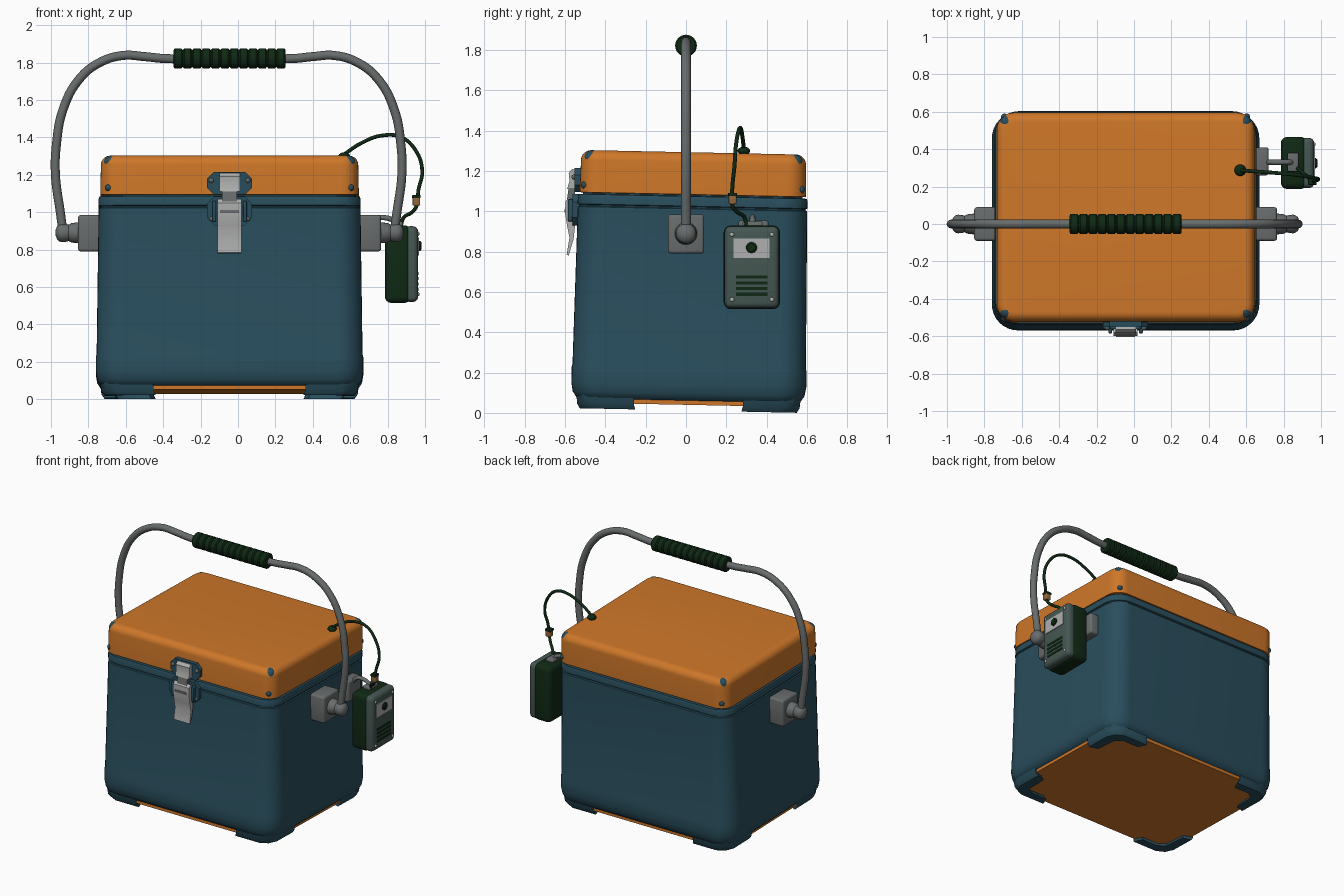
import bpy, bmesh, math
from mathutils import Matrix, Vector

if "Cube" in bpy.data.objects:
    bpy.data.objects.remove(bpy.data.objects["Cube"])


def material(name, rgb):
    m = bpy.data.materials.new(name)
    m.diffuse_color = (*rgb, 1)
    m.use_nodes = True
    m.node_tree.nodes["Principled BSDF"].inputs["Base Color"].default_value = m.diffuse_color
    return m


BLUE = material("slate blue", (0.022, 0.075, 0.108))
ORANGE = material("orange", (0.62, 0.185, 0.022))
GRAY = material("steel gray", (0.14, 0.15, 0.15))
LIGHT = material("light metal", (0.42, 0.43, 0.42))
GREEN = material("dark green", (0.005, 0.022, 0.007))
FACE = material("gray green", (0.06, 0.095, 0.085))
BRASS = material("brass", (0.3, 0.14, 0.04))
TILT = Matrix.Rotation(math.radians(-1.2), 4, 'X')   # the box leans slightly back
CX, CY = -0.045, 0.011


def finish(name, bm, mat, tilt=False, angle=35):
    if tilt:
        bm.transform(TILT)
    bmesh.ops.recalc_face_normals(bm, faces=bm.faces[:])
    me = bpy.data.meshes.new(name)
    bm.to_mesh(me)
    bm.free()
    me.materials.append(mat)
    ob = bpy.data.objects.new(name, me)
    bpy.context.collection.objects.link(ob)
    bpy.ops.object.select_all(action='DESELECT')
    ob.select_set(True)
    bpy.context.view_layer.objects.active = ob
    bpy.ops.object.shade_smooth_by_angle(angle=math.radians(angle))
    return ob


def loft(name, rings, mat, tilt=False):
    bm = bmesh.new()
    vs = [[bm.verts.new(p) for p in r] for r in rings]
    n = len(vs[0])
    for a, b in zip(vs, vs[1:]):
        for i in range(n):
            bm.faces.new((a[i], a[(i + 1) % n], b[(i + 1) % n], b[i]))
    bm.faces.new(vs[0])
    bm.faces.new(vs[-1])
    return finish(name, bm, mat, tilt)


def round_rect(hx, hy, r, z, n=8):
    pts = []
    for k, (sx, sy) in enumerate(((1, 1), (-1, 1), (-1, -1), (1, -1))):
        for i in range(n + 1):
            a = math.pi / 2 * (k + i / n)
            pts.append((CX + sx * (hx - r) + r * math.cos(a),
                        CY + sy * (hy - r) + r * math.sin(a), z))
    return pts


def box(name, x, y, z, mat, bevel=0.0, seg=3):
    bm = bmesh.new()
    bmesh.ops.create_cube(bm, size=1)
    for v in bm.verts:
        v.co = [(a + b) / 2 + c * (b - a) for (a, b), c in zip((x, y, z), v.co)]
    if bevel:
        bmesh.ops.bevel(bm, geom=bm.edges[:], offset=bevel, segments=seg,
                        profile=0.5, affect='EDGES')
    return finish(name, bm, mat)


def lathe_x(name, profile, y, z, mat, n=24):
    rings = [[(x, y + r * math.cos(2 * math.pi * i / n), z + r * math.sin(2 * math.pi * i / n))
              for i in range(n)] for x, r in profile]
    return loft(name, rings, mat)


def ball(name, c, r, mat, scale=(1, 1, 1), tilt=False):
    bm = bmesh.new()
    bmesh.ops.create_uvsphere(bm, u_segments=20, v_segments=12, radius=r)
    bm.transform(Matrix.Translation(c) @ Matrix.Diagonal((*scale, 1)))
    return finish(name, bm, mat, tilt)


def tube(name, pts, r, mat):
    cu = bpy.data.curves.new(name, 'CURVE')
    cu.dimensions = '3D'
    cu.bevel_depth, cu.bevel_resolution, cu.resolution_u = r, 4, 8
    cu.use_fill_caps = True
    sp = cu.splines.new('BEZIER')
    sp.bezier_points.add(len(pts) - 1)
    for b, p in zip(sp.bezier_points, pts):
        b.co = p
        b.handle_left_type = b.handle_right_type = 'AUTO'
    cu.materials.append(mat)
    ob = bpy.data.objects.new(name, cu)
    bpy.context.collection.objects.link(ob)
    bpy.ops.object.select_all(action='DESELECT')
    ob.select_set(True)
    bpy.context.view_layer.objects.active = ob
    bpy.ops.object.convert(target='MESH')


# Box body with skirt, groove and rim: (half x, half y, corner radius, z)
body = [(0.66, 0.53, 0.10, 0.055), (0.69, 0.557, 0.12, 0.068), (0.708, 0.575, 0.135, 0.095),
        (0.715, 0.583, 0.14, 0.14), (0.715, 0.583, 0.14, 0.215), (0.711, 0.579, 0.136, 0.232),
        (0.70, 0.569, 0.13, 1.012), (0.692, 0.561, 0.12, 1.016), (0.692, 0.561, 0.12, 1.022),
        (0.701, 0.570, 0.13, 1.026), (0.701, 0.570, 0.13, 1.062), (0.696, 0.565, 0.125, 1.074),
        (0.675, 0.545, 0.105, 1.076), (0.675, 0.545, 0.105, 1.09)]
loft("box_body", [round_rect(*s) for s in body], BLUE, True)

# Lid with rounded top edge
lid = [(0.675, 0.545, 0.08, 1.082), (0.691, 0.561, 0.095, 1.084), (0.691, 0.561, 0.095, 1.10)]
for i in range(8):
    a = math.pi / 2 * i / 7
    d = 0.05 * (1 - math.cos(a))
    lid.append((0.688 - d, 0.558 - d, 0.09 - d, 1.243 + 0.05 * math.sin(a)))
loft("lid", [round_rect(*s) for s in lid], ORANGE, True)

# Base plate
loft("base_plate", [round_rect(0.675, 0.545, 0.11, z) for z in (0.04, 0.07)], ORANGE, True)

# Corner feet and worn lid corners
foot = [(0.685, 0.27), (0.685, 0.46), (0.66, 0.52), (0.60, 0.552), (0.405, 0.552),
        (0.43, 0.49), (0.56, 0.49), (0.61, 0.45), (0.62, 0.29)]
for sx in (-1, 1):
    for sy in (-1, 1):
        tag = ("left" if sx < 0 else "right") + ("_front" if sy < 0 else "_back")
        loft("foot_" + tag, [[(CX + sx * x * k, CY + sy * y * k, z) for x, y in foot]
                             for z, k in ((0.012, 0.975), (0.035, 1), (0.10, 1.012))], BLUE, True)
        c = Vector((CX + sx * 0.598, CY + sy * 0.468, 0))
        top = c + Vector((sx * 0.0533, sy * 0.0533, 1.278)) - Vector((sx * .5, sy * .5, .707)) * 0.034
        ball("upper_chip_" + tag, top, 0.039, BLUE, tilt=True)
        low = c + Vector((sx * 0.05, sy * 0.07, 1.12))
        ball("lower_chip_" + tag, low, 0.018, BLUE, tilt=True)

# Handle brackets and pivots
for s, side in ((-1, "left"), (1, "right")):
    X = lambda d: CX + s * d
    box("handle_bracket_" + side, sorted((X(0.66), X(0.81))), (-0.09, 0.09), (0.79, 0.985), GRAY, 0.015)
    lathe_x("handle_pivot_" + side, [(X(a), r) for a, r in
            ((0.80, 0.057), (0.845, 0.052), (0.86, 0.044), (0.875, 0.048), (0.895, 0.05),
             (0.91, 0.046), (0.922, 0.035), (0.93, 0.015))], 0, 0.89, GRAY)

# Carrying handle, mirrored about its middle
half = [(-0.885, 0.89), (-0.90, 1.0), (-0.926, 1.2), (-0.921, 1.36), (-0.885, 1.55), (-0.80, 1.71),
        (-0.69, 1.80), (-0.565, 1.838), (-0.45, 1.832), (-0.35, 1.822), (-0.2, 1.821)]
path = [(-0.05 + x, 0, z) for x, z in half] + [(-0.05 - x, 0, z) for x, z in reversed(half)]
tube("handle_tube", path, 0.024, GRAY)

# Ribbed grip
prof, n = [(-0.345, 0.03)], 12
for i in range(n):
    x, w = -0.345 + i * 0.6 / n, 0.6 / n
    prof += [(x + 0.001, 0.046), (x + 0.16 * w, 0.054), (x + 0.84 * w, 0.054), (x + w - 0.001, 0.046)]
prof.append((0.255, 0.03))
lathe_x("handle_grip", prof, 0, 1.822, GREEN)


# Front latch: octagonal plates, lever, hook and ears
def octagon_plate(name, x0, x1, z0, z1, y0, y1, c, mat):
    p = [(x0 + c, z0), (x1 - c, z0), (x1, z0 + c), (x1, z1 - c),
         (x1 - c, z1), (x0 + c, z1), (x0, z1 - c), (x0, z0 + c)]
    loft(name, [[(x, y, z) for x, z in p] for y in (y0, y1)], mat)


def x_profile(name, x0, x1, yz, mat):
    loft(name, [[(x, y, z) for y, z in yz] for x in (x0, x1)], mat)


octagon_plate("latch_lid_plate", -0.165, 0.075, 1.095, 1.215, -0.50, -0.552, 0.035, BLUE)
octagon_plate("latch_body_plate", -0.165, 0.075, 0.93, 1.085, -0.50, -0.562, 0.04, BLUE)
for s, side in ((-1, "left"), (1, "right")):
    x = CX + s * 0.082
    box("latch_ear_" + side, (x - 0.01, x + 0.01), (-0.585, -0.55), (0.95, 1.06), BLUE, 0.005)
    for z in (0.965, 1.17):
        ball("latch_rivet_%s_%d" % (side, z * 100), (CX + s * 0.098, -0.555, z), 0.013, GRAY)
x_profile("latch_hook", -0.10, 0.01, [(-0.54, 1.11), (-0.54, 1.205), (-0.565, 1.21), (-0.582, 1.19),
                                     (-0.578, 1.15), (-0.59, 1.11)], LIGHT)
x_profile("latch_link", -0.085, -0.005, [(-0.55, 1.02), (-0.55, 1.13), (-0.58, 1.13), (-0.592, 1.05)], GRAY)
x_profile("latch_lever", -0.11, 0.02, [(-0.55, 0.93), (-0.55, 1.05), (-0.58, 1.07), (-0.598, 1.05),
                                      (-0.60, 0.99), (-0.59, 0.93), (-0.578, 0.87), (-0.592, 0.785),
                                      (-0.582, 0.78), (-0.558, 0.86)], LIGHT)
box("latch_slot", (-0.095, 0.005), (-0.603, -0.596), (0.995, 1.012), GRAY)

# Hanging radio unit on the right side
box("radio_case", (0.785, 0.925), (0.187, 0.466), (0.515, 0.93), GREEN, 0.035, 4)
box("radio_face", (0.89, 0.963), (0.192, 0.461), (0.52, 0.925), FACE, 0.028, 4)
box("radio_panel", (0.96, 0.968), (0.235, 0.415), (0.768, 0.865), LIGHT)
lathe_x("radio_knob", [(0.96, 0.027), (0.974, 0.027), (0.98, 0.02)], 0.325, 0.82, GREEN)
for i in range(4):
    z = 0.588 + i * 0.0285
    box("speaker_slot_%d" % i, (0.96, 0.966), (0.248, 0.405), (z - 0.008, z + 0.008), GREEN)
for i, (y, z) in enumerate(((0.228, 0.562), (0.426, 0.562), (0.228, 0.885), (0.426, 0.885))):
    ball("radio_screw_%d" % i, (0.963, y, z), 0.011, LIGHT, (0.7, 1, 1))

# Radio hanger
box("hanger_block", (0.63, 0.72), (0.26, 0.41), (0.80, 0.955), GRAY, 0.015)
tube("hanger_arm", [(0.70, 0.33, 0.92), (0.74, 0.33, 0.965), (0.79, 0.33, 0.97),
                    (0.835, 0.33, 0.95), (0.85, 0.33, 0.90)], 0.014, GRAY)
box("hanger_clip", (0.82, 0.88), (0.28, 0.38), (0.915, 0.95), GRAY, 0.008)

# Cable from the lid to the radio
ball("cable_plug", (0.568, 0.287, 1.30), 0.031, GREEN, (1, 1, 0.65))
tube("cable", [(0.568, 0.287, 1.31), (0.66, 0.28, 1.37), (0.77, 0.272, 1.41), (0.87, 0.262, 1.402),
               (0.95, 0.248, 1.33), (0.985, 0.24, 1.22), (0.965, 0.23, 1.12), (0.953, 0.23, 1.03),
               (0.93, 0.25, 1.0), (0.885, 0.29, 0.97), (0.87, 0.30, 0.92)], 0.01, GREEN)
box("cable_clasp", (0.934, 0.974), (0.212, 0.25), (1.035, 1.085), BRASS, 0.006)
box("cable_clasp_band", (0.931, 0.977), (0.209, 0.253), (1.075, 1.092), GREEN, 0.004)
